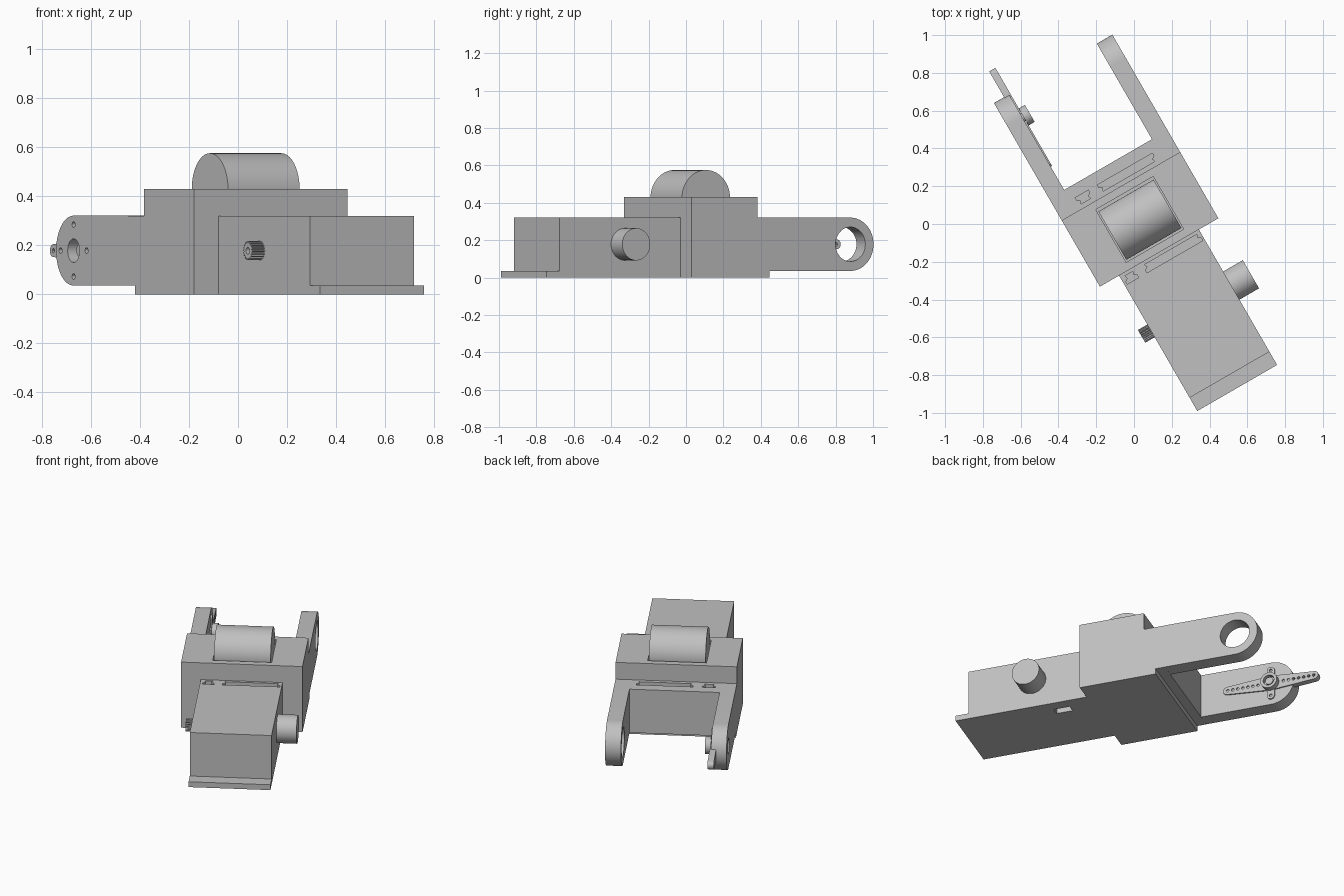
import bpy, bmesh, math
from mathutils import Matrix, Vector

cube = bpy.data.objects.get("Cube")
if cube:
    bpy.data.objects.remove(cube)

# Single material
grey = bpy.data.materials.new("plain_grey")
grey.use_nodes = True
COLOUR = (0.53, 0.53, 0.53, 1)
grey.diffuse_color = COLOUR
grey.node_tree.nodes["Principled BSDF"].inputs["Base Color"].default_value = COLOUR

# Parts are laid out along local axes (x width, y length), then turned in plan
TURN = Matrix.Rotation(math.radians(30), 4, "Z")
MID = 0.178          # height of all side axles
PIVOT = 0.783        # length position of the arm pivots


def prism(name, points, axis, lo, hi):
    """Extrude a 2D outline along x (points are y, z) or z (points are x, y)."""
    place = (lambda a, b: (lo, a, b)) if axis == "x" else (lambda a, b: (a, b, lo))
    bm = bmesh.new()
    face = bm.faces.new([bm.verts.new(place(a, b)) for a, b in points])
    out = bmesh.ops.extrude_face_region(bm, geom=[face])
    step = Vector((hi - lo, 0, 0)) if axis == "x" else Vector((0, 0, hi - lo))
    moved = [g for g in out["geom"] if isinstance(g, bmesh.types.BMVert)]
    bmesh.ops.translate(bm, verts=moved, vec=step)
    bmesh.ops.recalc_face_normals(bm, faces=bm.faces)
    mesh = bpy.data.meshes.new(name)
    bm.to_mesh(mesh)
    bm.free()
    mesh.materials.append(grey)
    obj = bpy.data.objects.new(name, mesh)
    obj.matrix_world = TURN
    bpy.context.scene.collection.objects.link(obj)
    return obj


def box(name, x0, x1, y0, y1, z0, z1):
    return prism(name, [(x0, y0), (x1, y0), (x1, y1), (x0, y1)], "z", z0, z1)


def arc(cy, cz, r, start, end, n):
    angles = [math.radians(start + (end - start) * i / n) for i in range(n + 1)]
    return [(cy + r * math.cos(a), cz + r * math.sin(a)) for a in angles]


def rod(name, y, z, r, x0, x1, n=48):
    return prism(name, arc(y, z, r, 0, 360, n)[:-1], "x", x0, x1)


def cut(obj, cutters):
    bpy.context.view_layer.update()
    for c in cutters:
        c.hide_render = True
        m = obj.modifiers.new("cut", "BOOLEAN")
        m.operation, m.solver, m.object = "DIFFERENCE", "EXACT", c
    graph = bpy.context.evaluated_depsgraph_get()
    mesh = bpy.data.meshes.new_from_object(obj.evaluated_get(graph))
    obj.modifiers.clear()
    obj.data = mesh
    for c in cutters:
        bpy.data.objects.remove(c)


def clip_slot(x0, x1, y, side):
    """Pocket with flared ends, cut into a z = 0.32 deck."""
    d, t = 0.022 * side, 0.018
    pts = [(x0, y + d), (x0, y + d * 0.3), (x0 + t, y - d * 0.2), (x0 + t * 0.6, y - d),
           (x1 - t * 0.6, y - d), (x1 - t, y - d * 0.2), (x1, y + d * 0.3), (x1, y + d)]
    return prism("slot_cutter", pts, "z", 0.27, 0.34)


# Central housing with the pocket for the roller
LEFT, RIGHT = 0.402, -0.322
housing = box("housing", RIGHT, LEFT, -0.197, 0.208, 0, 0.43)
cut(housing, [box("pocket_cutter", -0.137, 0.214, -0.155, 0.167, 0.27, 0.5)])
roller = rod("roller", 0.004, 0.427, 0.148, -0.13, 0.207, 64)

# Front case, its lip, and the clip pockets
case = box("front_case", -0.205, 0.283, -0.944, -0.197, 0, 0.32)
cut(case, [clip_slot(-0.19, -0.12, -0.236, -1), clip_slot(-0.07, 0.272, -0.236, -1),
           box("underside_cutter", 0.16, 0.21, -0.43, -0.33, -0.02, 0.04)])
box("front_lip", -0.205, 0.283, -1.025, -0.944, 0, 0.035)

# Rear deck between the arms
deck = box("rear_deck", RIGHT, LEFT, 0.208, 0.341, 0.035, 0.32)
cut(deck, [clip_slot(-0.2, -0.12, 0.254, 1), clip_slot(-0.065, 0.272, 0.254, 1)])
box("rear_base", RIGHT, LEFT, 0.208, 0.283, 0, 0.035)

# Rounded arms
R = 0.1425
outline = [(0.341, MID + R), (0.341, MID - R)] + arc(PIVOT, MID, R, -90, 90, 32)
left_arm = prism("left_arm", outline, "x", 0.307, LEFT)
cut(left_arm, [rod("bore_cutter", PIVOT, MID, 0.092, 0.25, 0.45)])
right_arm = prism("right_arm", outline, "x", RIGHT, -0.23)
bores = [rod("bore_cutter", PIVOT, MID, 0.048, -0.36, -0.262)]
for dy, dz in ((1, 0), (-1, 0), (0, 1), (0, -1)):
    bores.append(rod("screw_cutter", PIVOT + 0.106 * dy, MID + 0.106 * dz, 0.012, -0.36, -0.27, 16))
cut(right_arm, bores)

# Cross-shaped drive horn on the inside of the right arm
tip, root, reach = 0.026, 0.048, 0.274
long_bar = [(PIVOT, MID - root)] + arc(PIVOT + reach, MID, tip, -80, 80, 12)
long_bar += [(PIVOT, MID + root)] + arc(PIVOT - reach, MID, tip, 100, 260, 12)
horn = prism("horn_long_bar", long_bar, "x", -0.26, -0.222)
short_bar = arc(PIVOT, MID + 0.085, 0.024, 0, 180, 12) + arc(PIVOT, MID - 0.085, 0.024, 180, 360, 12)
cross = prism("horn_short_bar", short_bar, "x", -0.259, -0.221)
cut(horn, [rod("horn_hole", PIVOT + s * (0.08 + 0.032 * i), MID, 0.009, -0.3, -0.2, 12)
           for s in (-1, 1) for i in range(7)])
cut(cross, [rod("horn_hole", PIVOT, MID + s * 0.085, 0.009, -0.3, -0.2, 12) for s in (-1, 1)])
hub = rod("horn_hub", PIVOT, MID, 0.052, -0.258, -0.185)
cut(hub, [rod("hub_cutter", PIVOT, MID, 0.034, -0.21, -0.1)])
rod("hub_screw", PIVOT, MID, 0.024, -0.21, -0.195, 24)
rod("hub_boss", PIVOT, MID, 0.024, -0.295, -0.256, 24)

# Knob on the left of the case, toothed drive shaft on the right
rod("side_knob", -0.54, MID, 0.086, 0.283, 0.403)
TEETH = 20
gear = []
for i in range(TEETH * 4):
    a = math.tau * i / (TEETH * 4)
    r = 0.039 if i % 4 < 2 else 0.032
    gear.append((-0.535 + r * math.cos(a), MID + r * math.sin(a)))
shaft = prism("drive_shaft", gear, "x", -0.263, -0.205)
cut(shaft, [rod("shaft_cutter", -0.535, MID, 0.014, -0.3, -0.23, 20)])

# Smooth the round parts, keeping edges sharp
bpy.ops.object.select_all(action="DESELECT")
for obj in (roller, left_arm, right_arm, horn, cross, hub) + tuple(
        bpy.data.objects[n] for n in ("hub_screw", "hub_boss", "side_knob")):
    obj.select_set(True)
    bpy.context.view_layer.objects.active = obj
bpy.ops.object.shade_smooth_by_angle(angle=math.radians(30))
